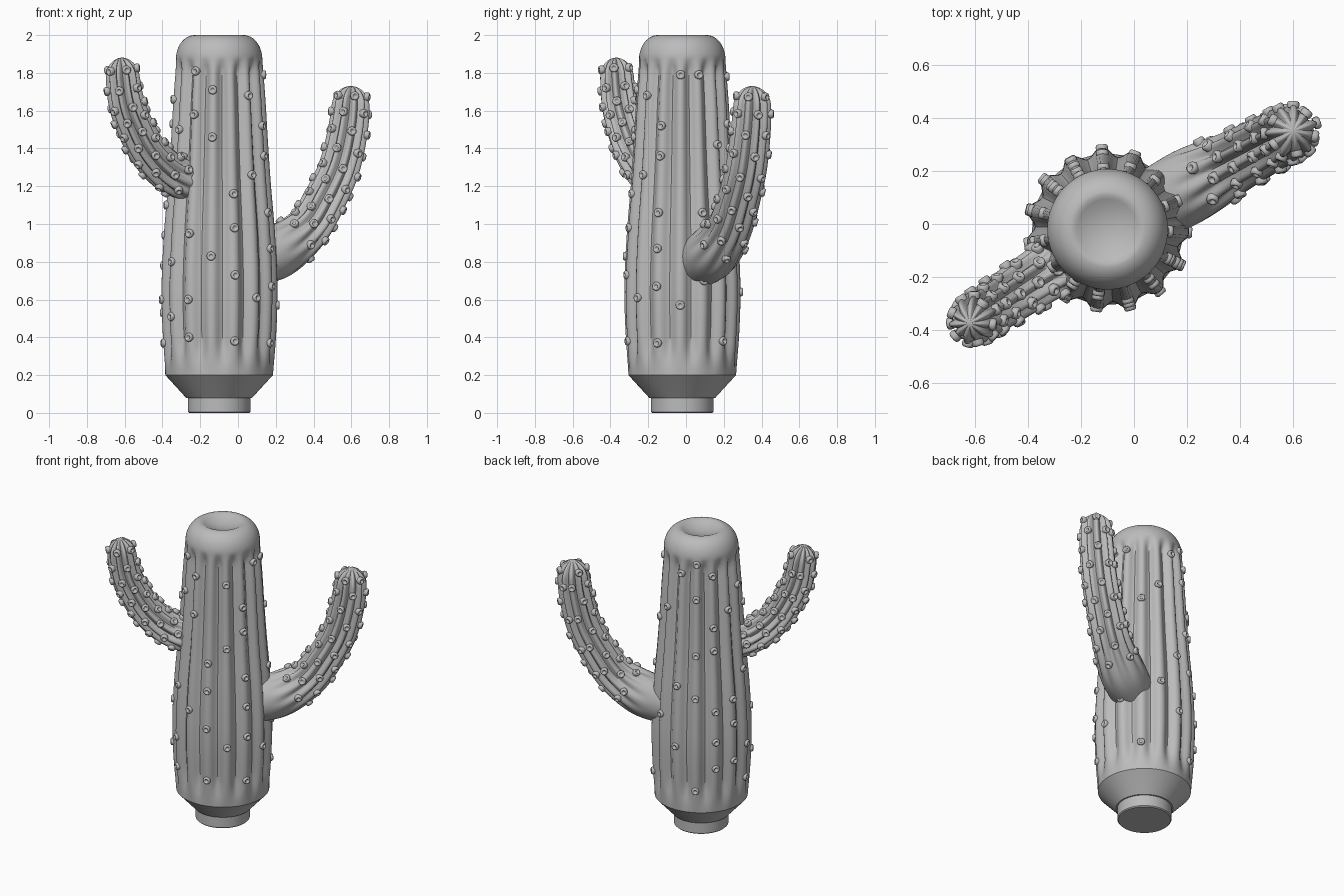
import bpy, bmesh, math
from mathutils import Vector

if "Cube" in bpy.data.objects:
    bpy.data.objects.remove(bpy.data.objects["Cube"], do_unlink=True)

grey = bpy.data.materials.new("plain grey")
grey.use_nodes = True
GREY = (0.5, 0.5, 0.5, 1)
grey.diffuse_color = GREY
grey.node_tree.nodes["Principled BSDF"].inputs["Base Color"].default_value = GREY

UP = Vector((0, 0, 1))
AXIS = Vector((-0.1, -0.02, 0))


def loft(bm, rings):
    """Skin a list of vertex rings and cap both ends."""
    rows = [[bm.verts.new(p) for p in ring] for ring in rings]
    n = len(rows[0])
    for a, b in zip(rows, rows[1:]):
        for i in range(n):
            j = (i + 1) % n
            bm.faces.new((a[i], a[j], b[j], b[i]))
    bm.faces.new(rows[0][::-1])
    bm.faces.new(rows[-1])


def finish(bm, name, angle):
    mesh = bpy.data.meshes.new(name)
    bmesh.ops.recalc_face_normals(bm, faces=bm.faces)
    bm.to_mesh(mesh)
    bm.free()
    mesh.materials.append(grey)
    ob = bpy.data.objects.new(name, mesh)
    bpy.context.collection.objects.link(ob)
    bpy.ops.object.select_all(action='DESELECT')
    ob.select_set(True)
    bpy.context.view_layer.objects.active = ob
    bpy.ops.object.shade_smooth_by_angle(angle=math.radians(angle))


def spline(points, t):
    """Smooth curve through the points, t from 0 to 1."""
    k = min(int(t * (len(points) - 1)), len(points) - 2)
    u = t * (len(points) - 1) - k
    pts = [Vector(p) for p in points]
    pts = [2 * pts[0] - pts[1]] + pts + [2 * pts[-1] - pts[-2]]
    a, b, c, d = pts[k:k + 4]
    return b + 0.5 * u * (c - a + u * (2 * a - 5 * b + 4 * c - d + u * (3 * (b - c) + d - a)))


def smooth(x):
    x = max(0, min(1, x))
    return x * x * (3 - 2 * x)


def ribbed(centre, side, other, r, depth, ribs, phase, steps):
    """One cross-section with rounded ribs and narrower grooves."""
    ring = []
    for i in range(ribs * steps):
        a = math.tau * i / (ribs * steps)
        groove = (0.5 - 0.5 * math.cos(ribs * a)) ** 1.3
        a += phase
        ring.append(centre + (side * math.cos(a) + other * math.sin(a)) * (r - depth * groove))
    return ring


def knob(bm, pos, normal):
    """Small round button with a dimple."""
    side = normal.orthogonal().normalized()
    other = normal.cross(side)
    profile = [(.022, -.012), (.024, .004), (.021, .011), (.016, .014),
               (.011, .012), (.008, .004), (.004, .002)]
    loft(bm, [[pos + normal * h + (side * math.cos(a) + other * math.sin(a)) * r
               for a in [math.tau * i / 14 for i in range(14)]] for r, h in profile])


# Trunk: stepped foot, ribbed column, rounded top with a shallow dish
RIBS, PHASE = 15, math.radians(-2)
column = [(.285, .2), (.303, .43), (.309, .67), (.296, .95), (.275, 1.2),
          (.259, 1.43), (.246, 1.65), (.229, 1.87)]
X, Y = Vector((1, 0, 0)), Vector((0, 1, 0))
profile = [(.16, 0), (.166, .006), (.166, .075), (.166, .08), (.175, .08), (.283, .198)]
profile += [tuple(spline(column + [], i / 48)) for i in range(49)]
for i in range(1, 13):
    a = math.pi / 2 * i / 12
    profile.append((.13 + .099 * math.cos(a), 1.87 + .13 * math.sin(a)))
for i in range(1, 9):
    q = 1 - i / 8.2
    profile.append((.13 * q, 2 - .035 * (1 - q * q)))
bm = bmesh.new()
loft(bm, [ribbed(AXIS + UP * z, X, Y, r,
                 .034 * smooth((z - .2) / .2) * smooth((1.89 - z) / .1), RIBS, PHASE, 10)
          for r, z in profile])
finish(bm, "trunk", 35)

# Trunk knobs: heights for each rib, counted round from the left side
heights = {
    0: (1.79, .57), 1: (1.79, 1.06, .7), 2: (1.42, .38), 3: (1.53, .82),
    4: (1.78, 1.04, .64), 5: (1.85, 1.62, 1.25, .97, .35),
    6: (1.77, 1.43, 1.28, .88, .68, .5), 7: (1.53, .94, .78, .53),
    8: (1.66, 1.1, .6, .37), 9: (1.5, .8, .51), 10: (1.81, 1.58, .95, .6, .4),
    11: (1.71, 1.46, .83), 12: (1.16, .98, .73, .38), 13: (1.68, 1.26, .61),
    14: (1.52, 1.36, 1.06, .87, .67, .37)}
bm = bmesh.new()
for rib, zs in heights.items():
    a = PHASE + math.tau * rib / RIBS
    out = Vector((math.cos(a), math.sin(a), 0))
    for z in zs:
        k = next(i for i in range(len(column) - 1) if column[i + 1][1] >= z)
        (r0, z0), (r1, z1) = column[k:k + 2]
        r = r0 + (r1 - r0) * (z - z0) / (z1 - z0)
        knob(bm, AXIS + out * r + UP * z, out)
finish(bm, "trunk_knobs", 60)


def arm(name, path, slope, y0):
    """Curved ribbed arm from (x, z, radius) points, in an upright plane."""
    ribs, tip = 11, .1
    side = Vector((-slope, 1, 0)).normalized()
    end = path[-1][1]

    def section(t):
        x, z, r = spline(path, t)
        x2, z2, _ = spline(path, t - .01)
        tangent = Vector((x - x2, slope * (x - x2), z - z2)).normalized()
        full = r
        if z > end - tip:
            r *= math.sqrt(max(0.0004, 1 - ((z - end + tip) / tip) ** 2))
        centre = Vector((x, y0 + slope * (x + .1), z))
        return centre, tangent.cross(side), r, full

    bm = bmesh.new()
    rings = []
    for i in range(1, 65):
        t = 1 - (1 - i / 64) ** 2
        c, other, r, full = section(t)
        depth = .026 * smooth((t - .1) / .25) * r / full
        rings.append(ribbed(c, side, other, r, depth, ribs, 0, 8))
    loft(bm, rings)
    finish(bm, name, 60)

    # Staggered knobs along the ribs
    bm = bmesh.new()
    for rib in range(ribs):
        a = math.tau * rib / ribs
        for k in range(5):
            t = .26 + .155 * k + .075 * (rib % 2)
            c, other, r, _ = section(t)
            out = side * math.cos(a) + other * math.sin(a)
            knob(bm, c + out * r, out)
    finish(bm, name + "_knobs", 60)


arm("left_arm", [(.08, .8, .135), (.225, .862, .142), (.367, .975, .122), (.46, 1.126, .115),
                 (.54, 1.306, .111), (.588, 1.53, .106), (.603, 1.73, .095)], .53, -.02)
arm("right_arm", [(-.17, 1.22, .11), (-.27, 1.235, .115), (-.377, 1.285, .11), (-.477, 1.39, .104),
                  (-.546, 1.52, .1), (-.594, 1.66, .096), (-.622, 1.88, .086)], .66, -.03)
